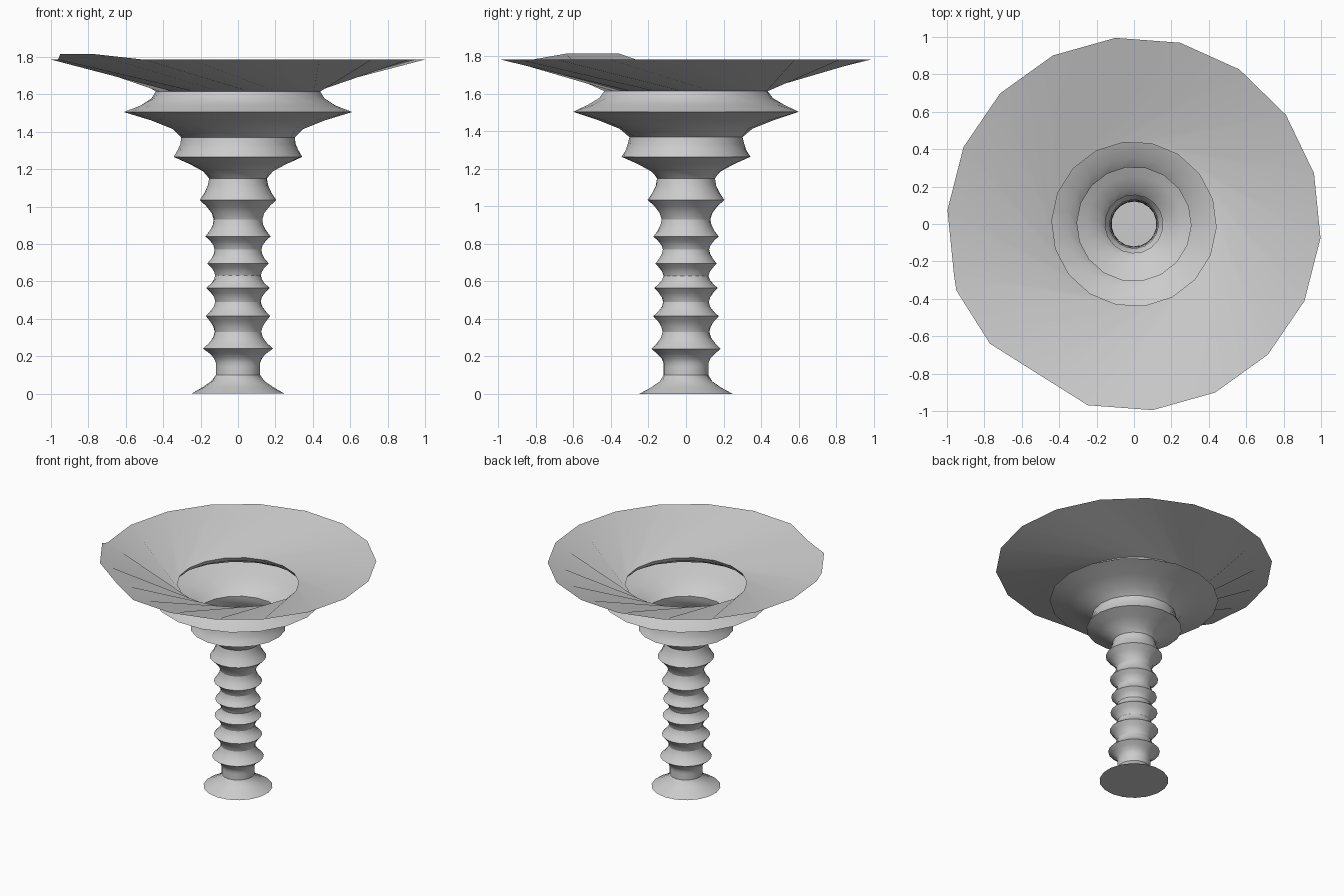
import bpy, bmesh, math

if "Cube" in bpy.data.objects:
    bpy.data.objects.remove(bpy.data.objects["Cube"])

SIDES = 18
# (radius, height): ridges and waists alternate from foot to rim
PROFILE = [(.25, 0), (.12, .10), (.12, .165), (.187, .24), (.125, .33), (.175, .415),
           (.122, .49), (.17, .565), (.122, .63), (.165, .695), (.125, .77),
           (.175, .84), (.13, .93), (.205, 1.035), (.155, 1.15), (.345, 1.265),
           (.305, 1.37), (.61, 1.505), (.44, 1.615), (1.0, 1.785)]


def twist(r1, r2):
    """Turn that makes the edge nearly tangent to the narrower ring."""
    return 0.97 * math.acos(min(r1, r2) / max(r1, r2))


def ring_points(r, z, a):
    return [(r * math.cos(a + i * math.tau / SIDES), r * math.sin(a + i * math.tau / SIDES), z)
            for i in range(SIDES)]


bm = bmesh.new()

# Ring angles, wound so that a rim corner sits at 15.7 degrees
angles = [0.0]
for (r1, _), (r2, _) in zip(PROFILE, PROFILE[1:]):
    angles.append(angles[-1] - twist(r1, r2))
shift = math.radians(15.7) - angles[-1]
keys = [ring_points(r, z, a + shift) for (r, z), a in zip(PROFILE, angles)]

# Straight rulings between twisted rings give the concave waists
rings = [[bm.verts.new(p) for p in keys[0]]]
bm.faces.new(rings[0][::-1])                       # foot disc
for n, (low, high) in enumerate(zip(keys, keys[1:])):
    steps = 1 if n == len(keys) - 2 else 3
    for s in range(1, steps + 1):
        t = s / steps
        ring = [bm.verts.new([p + (q - p) * t for p, q in zip(a, b)])
                for a, b in zip(low, high)]
        prev = rings[-1]
        for i in range(SIDES):
            j = (i + 1) % SIDES
            bm.faces.new((prev[i], prev[j], ring[j], ring[i]))
        rings.append(ring)

# Raised lip where the winding ends, with a straight chord beside it
rim = rings[-1]
near, chord, lower = rim[10], rim[11], rim[9]
near.co = (-.77, -.64, 1.815)
chord.co = (-.50, -.81, 1.785)
edge = bm.edges.get((near, lower))
edge, lip = bmesh.utils.edge_split(edge, near, 0.5)
lip.co = (-.95, -.355, 1.815)

# Crisp ridges, smooth waists
mesh = bpy.data.meshes.new("fluted_pedestal_bowl")
bm.to_mesh(mesh)
bm.free()
obj = bpy.data.objects.new("fluted_pedestal_bowl", mesh)
bpy.context.collection.objects.link(obj)
bpy.context.view_layer.objects.active = obj
obj.select_set(True)
bpy.ops.object.shade_smooth_by_angle(angle=math.radians(30))
